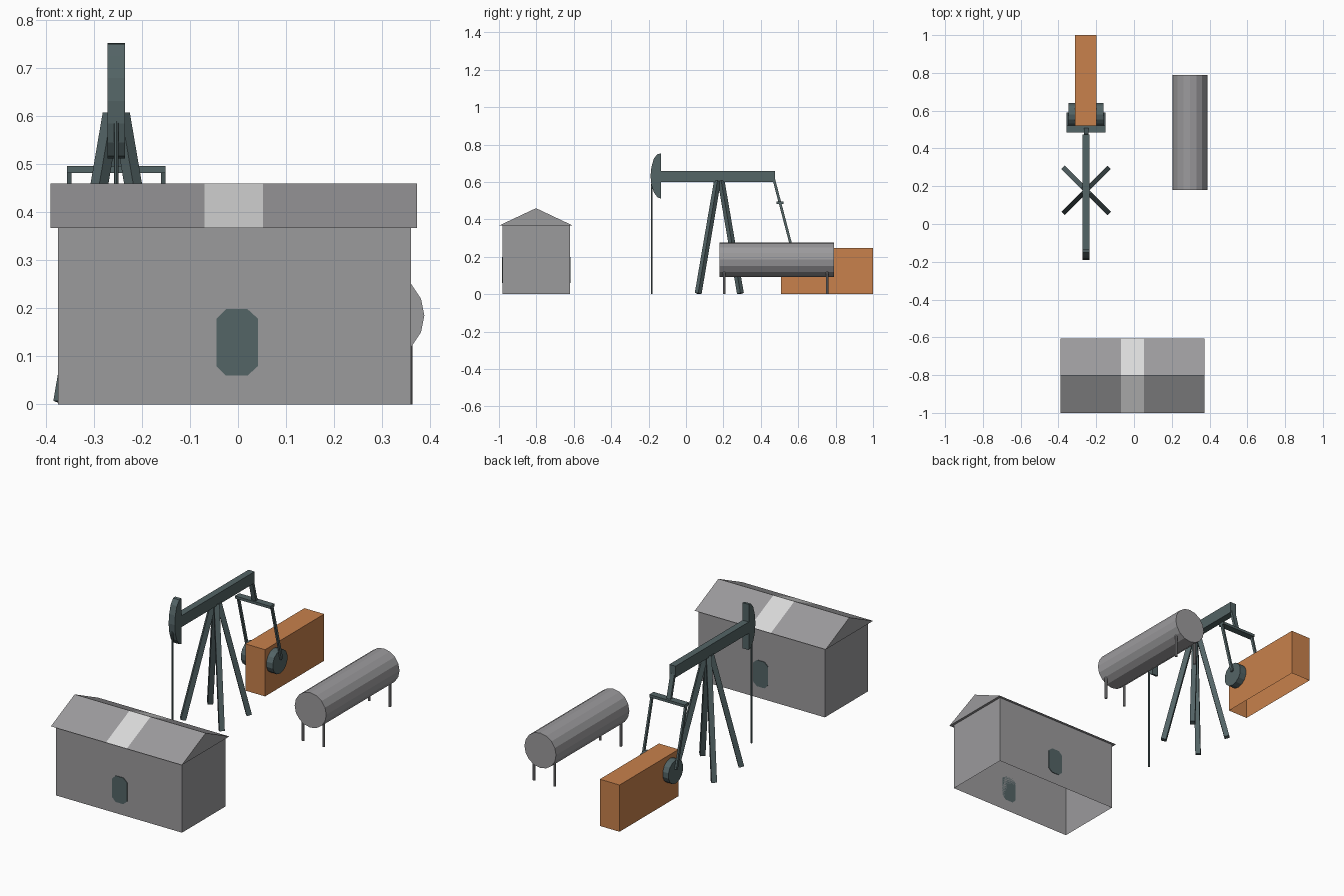
import bpy, bmesh, math
from mathutils import Vector, Matrix

if "Cube" in bpy.data.objects:
    bpy.data.objects.remove(bpy.data.objects["Cube"])


def material(name, rgb):
    m = bpy.data.materials.new(name)
    m.diffuse_color = (*rgb, 1)
    m.use_nodes = True
    m.node_tree.nodes["Principled BSDF"].inputs["Base Color"].default_value = m.diffuse_color
    return m


GREY = material("warm grey", (0.33, 0.325, 0.335))
LIGHT = material("pale grey", (0.70, 0.70, 0.70))
TEAL = material("dark teal", (0.088, 0.128, 0.133))
ORANGE = material("rust orange", (0.58, 0.22, 0.072))


def finish(name, bm, *mats):
    me = bpy.data.meshes.new(name)
    bm.to_mesh(me)
    bm.free()
    for m in mats:
        me.materials.append(m)
    ob = bpy.data.objects.new(name, me)
    bpy.context.collection.objects.link(ob)
    return ob


def box(name, lo, hi, mat, open_bottom=False):
    lo, hi = Vector(lo), Vector(hi)
    bm = bmesh.new()
    bmesh.ops.create_cube(bm, size=1, matrix=Matrix.Translation((lo + hi) / 2)
                          @ Matrix.Diagonal((*(hi - lo), 1)))
    if open_bottom:
        bm.normal_update()
        bmesh.ops.delete(bm, geom=[f for f in bm.faces if f.normal.z < -0.9],
                         context='FACES')
    return finish(name, bm, mat)


def bar(name, a, b, w, d, mat):
    """Rectangular bar from a to b."""
    a, b = Vector(a), Vector(b)
    v = b - a
    rot = v.to_track_quat('Z', 'Y').to_matrix().to_4x4()
    bm = bmesh.new()
    bmesh.ops.create_cube(bm, size=1, matrix=Matrix.Translation((a + b) / 2) @ rot
                          @ Matrix.Diagonal((w, d, v.length, 1)))
    return finish(name, bm, mat)


def rod(name, a, b, r, sides, mat):
    """Cylinder from a to b."""
    a, b = Vector(a), Vector(b)
    v = b - a
    bm = bmesh.new()
    bmesh.ops.create_cone(bm, cap_ends=True, segments=sides, radius1=r, radius2=r,
                          depth=v.length, matrix=Matrix.Translation((a + b) / 2)
                          @ v.to_track_quat('Z', 'Y').to_matrix().to_4x4())
    return finish(name, bm, mat)


def prism(name, points, shift, mat):
    """Flat outline extruded along shift."""
    bm = bmesh.new()
    f = bm.faces.new([bm.verts.new(p) for p in points])
    r = bmesh.ops.extrude_face_region(bm, geom=[f])
    bmesh.ops.translate(bm, vec=shift,
                        verts=[v for v in r['geom'] if isinstance(v, bmesh.types.BMVert)])
    bmesh.ops.recalc_face_normals(bm, faces=bm.faces)
    return finish(name, bm, mat)


# Shed walls, open underneath
box("shed_walls", (-0.375, -0.98, 0), (0.36, -0.62, 0.368), GREY, True)

# Shed gable roof with a pale strip across both slopes
bm = bmesh.new()
rings = [[bm.verts.new((x, y, z)) for y, z in ((-1, 0.367), (-0.802, 0.46), (-0.605, 0.367))]
         for x in (-0.39, -0.07, 0.052, 0.373)]
for i, (p, q) in enumerate(zip(rings, rings[1:])):
    for j in range(3):
        k = (j + 1) % 3
        f = bm.faces.new((p[j], p[k], q[k], q[j]))
        f.material_index = 1 if i == 1 and j < 2 else 0
bm.faces.new(rings[0])
bm.faces.new(rings[-1])
bmesh.ops.recalc_face_normals(bm, faces=bm.faces)
finish("shed_roof", bm, GREY, LIGHT)

# Dark rounded panels on the front and back walls
outline = [(-0.045, 0.08), (-0.025, 0.06), (0.02, 0.06), (0.042, 0.08),
           (0.042, 0.178), (0.02, 0.198), (-0.025, 0.198), (-0.045, 0.178)]
for side, y in (("front", -0.983), ("back", -0.62)):
    prism(side + "_wall_panel", [(x, y, z) for x, z in outline], (0, 0.003, 0), TEAL)

# Storage tank and its legs
rod("tank", (0.296, 0.18, 0.185), (0.296, 0.79, 0.185), 0.092, 16, GREY)
for x in (0.236, 0.356):
    for y in (0.205, 0.755):
        rod("tank_leg", (x, y, 0), (x, y, 0.125), 0.007, 8, GREY)

# Engine housing, open underneath
box("engine_housing", (-0.313, 0.508, 0), (-0.198, 1.0, 0.246), ORANGE, True)

# Walking beam, curved head and pump rod
CX = -0.2535
box("walking_beam", (CX - 0.018, -0.137, 0.6), (CX + 0.018, 0.475, 0.66), TEAL)
head = [(-0.135, 0.752), (-0.152, 0.75), (-0.172, 0.725), (-0.185, 0.68), (-0.19, 0.632),
        (-0.185, 0.585), (-0.172, 0.545), (-0.152, 0.517), (-0.135, 0.512)]
prism("beam_head", [(CX - 0.018, y, z) for y, z in head], (0.036, 0, 0), TEAL)
rod("pump_rod", (CX, -0.183, 0), (CX, -0.183, 0.59), 0.005, 8, TEAL)

# Four splayed support legs
for sx in (-1, 1):
    for sy in (-1, 1):
        bar("support_leg", (CX + sx * 0.113, 0.178 + sy * 0.113, 0.004),
            (CX + sx * 0.01, 0.178 + sy * 0.01, 0.605), 0.026, 0.026, TEAL)


# Linkage: all parts lie on one slanted plane below the beam end
def link(x, z):
    return (x, 0.472 + (0.605 - z) * 0.262, z)


bar("beam_link", link(CX, 0.615), link(CX, 0.49), 0.024, 0.014, TEAL)
bar("link_crossbar", link(CX - 0.103, 0.489), link(CX + 0.103, 0.489), 0.036, 0.014, TEAL)
for s in (-1, 1):
    x = CX + s * 0.098
    bar("crank_arm", link(x, 0.49), link(x, 0.18), 0.010, 0.014, TEAL)
    rod("crank_disc", (CX + s * 0.055, 0.58, 0.165), (CX + s * 0.093, 0.58, 0.165),
        0.062, 14, TEAL)
